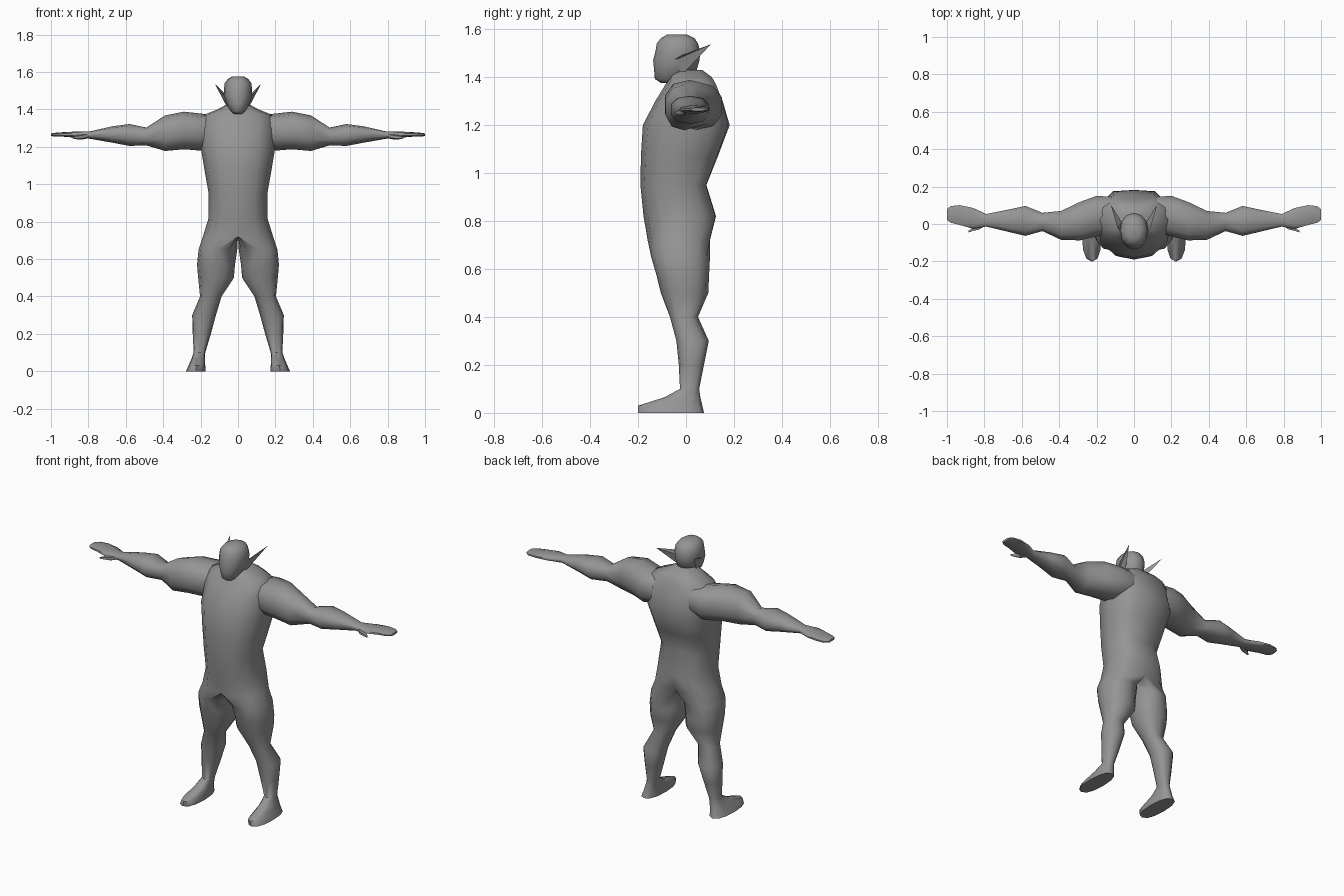
import bpy, bmesh, math

if "Cube" in bpy.data.objects:
    bpy.data.objects.remove(bpy.data.objects["Cube"])

skin = bpy.data.materials.new("grey skin")
skin.diffuse_color = (0.3, 0.3, 0.3, 1)
skin.use_nodes = True
skin.node_tree.nodes["Principled BSDF"].inputs["Base Color"].default_value = skin.diffuse_color


def finish(name, bm, mirror=True, angle=60):
    bmesh.ops.recalc_face_normals(bm, faces=bm.faces)
    me = bpy.data.meshes.new(name)
    bm.to_mesh(me)
    bm.free()
    me.materials.append(skin)
    ob = bpy.data.objects.new(name, me)
    bpy.context.collection.objects.link(ob)
    bpy.ops.object.select_all(action='DESELECT')
    ob.select_set(True)
    bpy.context.view_layer.objects.active = ob
    bpy.ops.object.shade_smooth_by_angle(angle=math.radians(angle))
    if mirror:
        mod = ob.modifiers.new("mirror", 'MIRROR')
        mod.use_clip = True
        mod.merge_threshold = 0.0005
    return ob


def loft(rings, cap_start=True, cap_end=True):
    bm = bmesh.new()
    vs = [[bm.verts.new(p) for p in r] for r in rings]
    n = len(vs[0])
    for a, b in zip(vs, vs[1:]):
        for i in range(n):
            j = (i + 1) % n
            bm.faces.new((a[i], a[j], b[j], b[i]))
    if cap_start:
        bm.faces.new(vs[0])
    if cap_end:
        bm.faces.new(vs[-1])
    return bm


def oval(u0, u1, v0, v1, n=12, p=0.85):
    """Rounded outline, starting at the middle of the v0 side."""
    out = []
    for i in range(n):
        t = -math.pi / 2 + 2 * math.pi * i / n
        c, s = math.cos(t), math.sin(t)
        out.append(((u0 + u1) / 2 + (u1 - u0) / 2 * math.copysign(abs(c) ** p, c),
                    (v0 + v1) / 2 + (v1 - v0) / 2 * math.copysign(abs(s) ** p, s)))
    return out


# Body half: leg rings (z, inner x, outer x, front y, back y), foot upward
legs = [(0, .175, .278, -.2, .075), (.03, .175, .265, -.2, .068),
        (.065, .177, .25, -.09, .06), (.1, .175, .237, -.025, .055),
        (.2, .145, .242, -.03, .075), (.3, .118, .245, -.04, .095),
        (.4, .088, .203, -.067, .05), (.5, .022, .213, -.105, .093),
        (.57, .016, .219, -.122, .096), (.65, .004, .211, -.145, .1)]
# Torso rings (z, half width, front y, back y)
torso = [(.72, .188, -.16, .115), (.82, .157, -.177, .14), (.95, .157, -.19, .1),
         (1.07, .178, -.188, .148), (1.2, .2, -.18, .197), (1.3, .2, -.128, .168),
         (1.37, .185, -.085, .138), (1.4, .11, -.07, .118), (1.43, .055, -.05, .075)]
rings = [[(x, y, z) for x, y in oval(a, b, f, k)] for z, a, b, f, k in legs]
for z, w, f, k in torso:
    ring = [(max(x, 0), y, z) for x, y in oval(-w, w, f, k)[:7]]
    ring[0] = (0, f, z)
    ring[6] = (0, k - .015, z)          # spine groove
    ring += [(0, k - .015 + (f - k + .015) * i / 6, z) for i in range(1, 6)]
    rings.append(ring)
bm = loft(rings)
wall = [f for f in bm.faces if all(abs(v.co.x) < 1e-5 for v in f.verts)]
bmesh.ops.delete(bm, geom=wall, context='FACES')
finish("body", bm)

# Arms (x, front y, back y, bottom z, top z)
arm = [(.12, -.05, .15, 1.2, 1.37), (.2, -.07, .155, 1.18, 1.378),
       (.29, -.092, .122, 1.187, 1.388), (.39, -.088, .073, 1.178, 1.368),
       (.49, -.04, .062, 1.208, 1.303), (.58, -.067, .1, 1.205, 1.322),
       (.67, -.045, .08, 1.222, 1.31), (.79, -.015, .055, 1.243, 1.283),
       (.86, -.028, .088, 1.248, 1.282), (.93, -.008, .103, 1.254, 1.279),
       (.98, .005, .098, 1.255, 1.275), (1.0, .02, .08, 1.258, 1.272)]
finish("arms", loft([[(x, u, v) for u, v in oval(f, k, b, t, 10)]
                     for x, f, k, b, t in arm], cap_start=False))

# Thumbs
thumb = [(.79, -.01, .03, 1.248, 1.275), (.83, -.032, 0, 1.24, 1.268),
         (.86, -.038, -.014, 1.24, 1.262), (.885, -.046, -.036, 1.245, 1.255)]
finish("thumbs", loft([[(x, u, v) for u, v in oval(f, k, b, t, 6)]
                       for x, f, k, b, t in thumb], cap_start=False))

# Head and neck (z, half width, front y, back y)
head = [(1.36, .075, -.05, .08), (1.405, .066, -.055, .065), (1.425, .062, -.06, .058)]
finish("neck", loft([[(x, y, z) for x, y in oval(-w, w, f, k)]
                     for z, w, f, k in head]), mirror=False)
skull = [(1.376, .024, -.105, -.04), (1.392, .04, -.13, -.01), (1.43, .063, -.133, .045),
         (1.47, .074, -.137, .056), (1.505, .076, -.128, .06), (1.54, .071, -.122, .05),
         (1.562, .056, -.105, .036), (1.577, .03, -.08, .005)]
finish("head", loft([[(x, y, z) for x, y in oval(-w, w, f, k, 12, .95)]
                     for z, w, f, k in skull]), mirror=False)

# Pointed ears
bm = bmesh.new()
base = [bm.verts.new(p) for p in ((.06, -.07, 1.46), (.09, -.015, 1.492),
                                  (.066, .01, 1.48), (.06, -.01, 1.415))]
tip = bm.verts.new((.124, .104, 1.537))
for i in range(4):
    bm.faces.new((base[i], base[(i + 1) % 4], tip))
bm.faces.new(base)
finish("ears", bm, angle=30)
